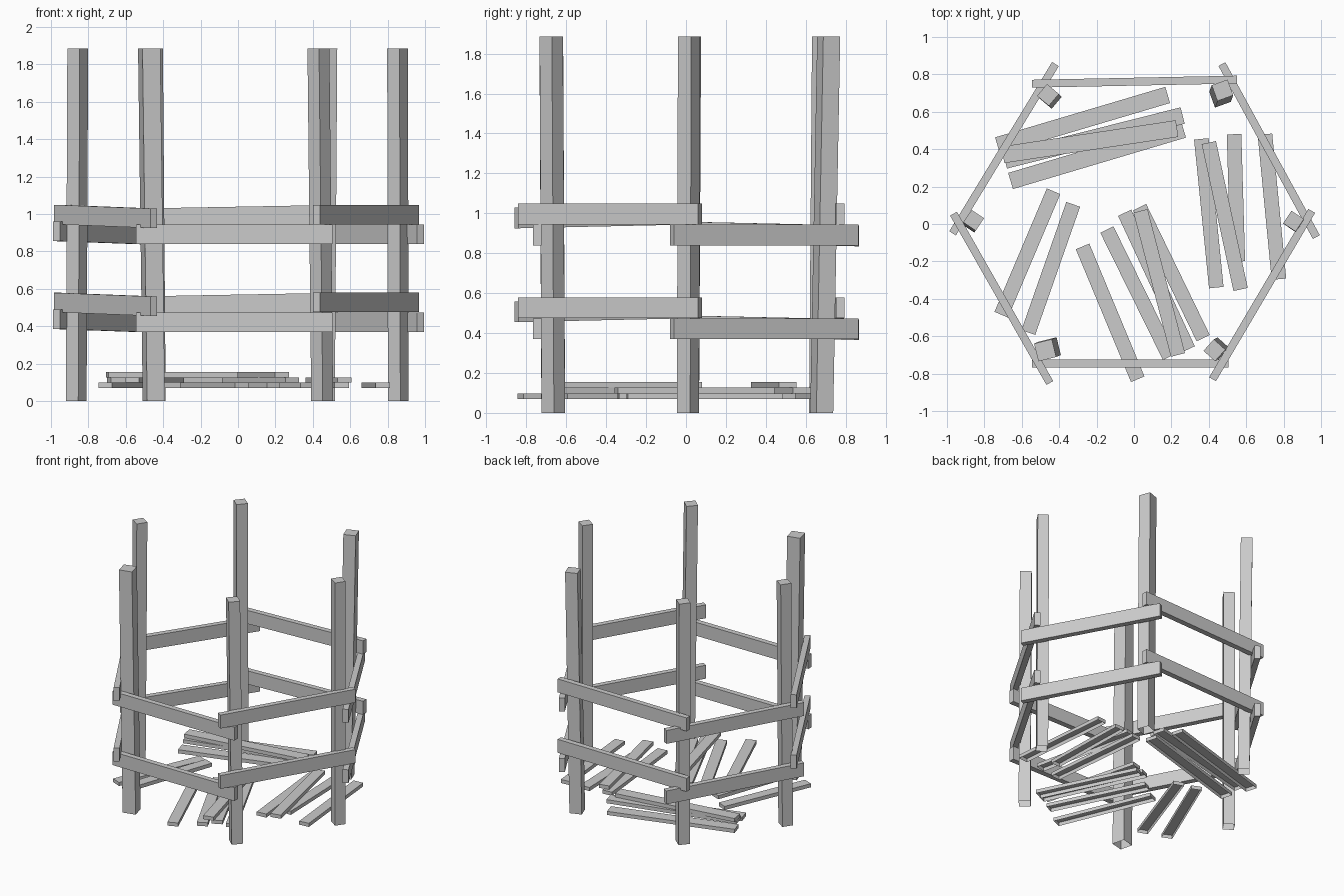
import bpy
import bmesh
from math import radians
from mathutils import Matrix, Vector

cube = bpy.data.objects.get("Cube")
if cube:
    bpy.data.objects.remove(cube, do_unlink=True)

# Single plain material
grey = bpy.data.materials.new("plain_grey")
grey.use_nodes = True
colour = (0.6, 0.6, 0.6, 1.0)
grey.diffuse_color = colour
grey.node_tree.nodes["Principled BSDF"].inputs["Base Color"].default_value = colour


def add_box(name, corner_map, open_bottom):
    """Unit cube whose corners are moved by corner_map."""
    bm = bmesh.new()
    bmesh.ops.create_cube(bm, size=1.0)
    if open_bottom:
        bm.faces.ensure_lookup_table()
        under = [f for f in bm.faces if f.normal.z < -0.5]
        bmesh.ops.delete(bm, geom=under, context="FACES_ONLY")
    for v in bm.verts:
        v.co = corner_map(v.co.copy())
    mesh = bpy.data.meshes.new(name)
    bm.to_mesh(mesh)
    bm.free()
    mesh.materials.append(grey)
    obj = bpy.data.objects.new(name, mesh)
    bpy.context.collection.objects.link(obj)
    return obj


def add_beam(name, start, end, width, height, open_bottom=False):
    """Board between two points on its underside centre line."""
    start, end = Vector(start), Vector(end)
    along = end - start
    side = Vector((-along.y, along.x, 0)).normalized() * width
    up = Vector((0, 0, height))
    add_box(name, lambda c: start + along * (c.x + 0.5) + side * c.y
            + up * (c.z + 0.5), open_bottom)


def add_post(name, foot, head, angle, size, height):
    """Slightly leaning square post."""
    turn = Matrix.Rotation(radians(angle), 3, "Z")
    foot = Vector((*foot, 0))
    head = Vector((*head, height))

    def place(c):
        section = turn @ Vector((c.x * size, c.y * size, 0))
        return foot.lerp(head, c.z + 0.5) + section
    add_box(name, place, True)


# Upright posts: foot, head, turn, thickness
posts = {
    "left": ((0.857, 0.01), (0.853, 0.015), -34, 0.08),
    "right": ((-0.865, 0.01), (-0.857, 0.02), -34, 0.08),
    "front_right": ((-0.45, -0.665), (-0.475, -0.675), 14, 0.098),
    "front_left": ((0.45, -0.665), (0.43, -0.675), -42, 0.083),
    "back_right": ((-0.445, 0.675), (-0.46, 0.69), -40, 0.083),
    "back_left": ((0.46, 0.68), (0.473, 0.715), 20, 0.09),
}
for place_name, (foot, head, angle, size) in posts.items():
    add_post("post_" + place_name, foot, head, angle, size, 1.885)

# Side rails: start and end, overlapping at the corners, in two tiers
rails = {
    "front": ((-0.545, -0.745, 0.84), (0.505, -0.745, 0.84)),
    "front_left": ((0.42, -0.83, 0.945), (0.95, 0.07, 0.945)),
    "back_left": ((0.975, -0.07, 0.84), (0.47, 0.855, 0.84)),
    "back": ((0.55, 0.772, 0.945), (-0.545, 0.75, 0.925)),
    "back_right": ((-0.42, 0.855, 0.835), (-0.97, -0.05, 0.855)),
    "front_right": ((-0.965, 0.055, 0.945), (-0.45, -0.85, 0.925)),
}
for tier, drop in (("upper", 0), ("lower", 0.47)):
    offset = Vector((0, 0, drop))
    for place_name, (start, end) in rails.items():
        add_beam("rail_" + tier + "_" + place_name, Vector(start) - offset,
                 Vector(end) - offset, 0.042, 0.104)

# Loose floor boards: start, end, stacking layer
boards = {
    "back": [
        ((-0.73, 0.42), (0.18, 0.69), 0),
        ((-0.69, 0.34), (0.26, 0.58), 1),
        ((-0.70, 0.37), (0.23, 0.51), 2),
        ((-0.66, 0.23), (0.265, 0.505), 0),
    ],
    "front": [
        ((-0.275, -0.12), (0.02, -0.83), 0),
        ((-0.145, -0.03), (0.19, -0.71), 0),
        ((-0.05, 0.06), (0.29, -0.67), 1),
        ((0.03, 0.09), (0.37, -0.61), 0),
        ((0.035, 0.07), (0.235, -0.70), 2),
    ],
    "right": [
        ((-0.43, 0.175), (-0.71, -0.485), 0),
        ((-0.325, 0.105), (-0.565, -0.58), 1),
    ],
    "left": [
        ((0.36, 0.455), (0.44, -0.34), 0),
        ((0.40, 0.435), (0.57, -0.35), 1),
        ((0.535, 0.48), (0.555, -0.20), 0),
        ((0.70, 0.48), (0.775, -0.295), 0),
    ],
}
thickness = 0.028
for group, items in boards.items():
    width = 0.09 if group == "back" else 0.078
    for number, (start, end, layer) in enumerate(items):
        z = 0.07 + layer * thickness
        add_beam("floor_board_" + group + "_" + "abcde"[number],
                 (*start, z), (*end, z), width, thickness, True)
